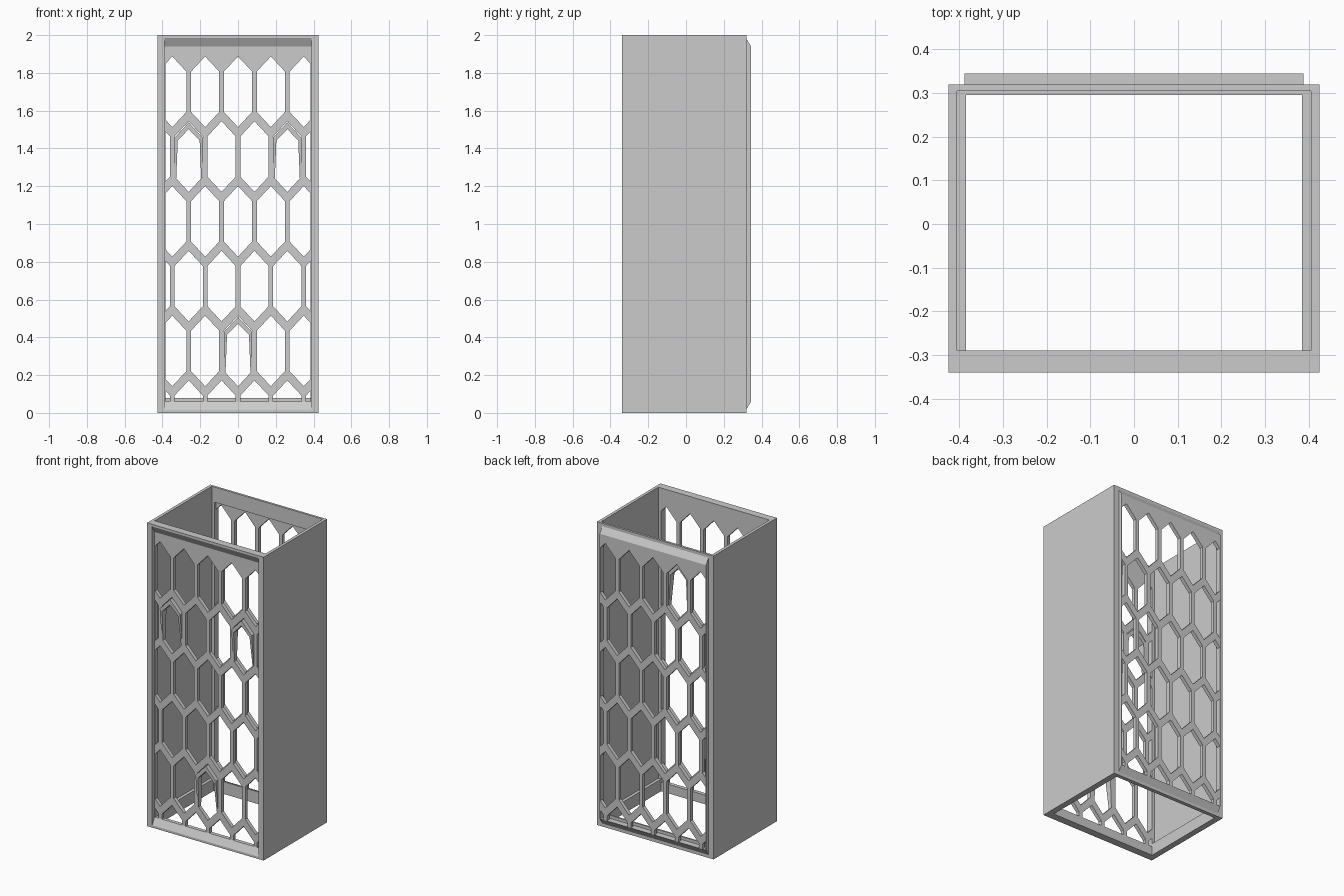
import bpy, bmesh
from mathutils import Vector

if "Cube" in bpy.data.objects:
    bpy.data.objects.remove(bpy.data.objects["Cube"])

grey = bpy.data.materials.new("light_grey")
grey.diffuse_color = (0.6, 0.6, 0.6, 1)
grey.use_nodes = True
grey.node_tree.nodes["Principled BSDF"].inputs["Base Color"].default_value = grey.diffuse_color


def finish(name, bm):
    bmesh.ops.recalc_face_normals(bm, faces=bm.faces[:])
    me = bpy.data.meshes.new(name)
    bm.to_mesh(me)
    bm.free()
    me.materials.append(grey)
    ob = bpy.data.objects.new(name, me)
    bpy.context.collection.objects.link(ob)
    return ob


def box(name, x, y, z):
    bm = bmesh.new()
    bmesh.ops.create_cube(bm, size=1)
    for v in bm.verts:
        v.co = [lo + (c + 0.5) * (hi - lo) for c, (lo, hi) in zip(v.co, (x, y, z))]
    return finish(name, bm)


def bar(name, profile, half):
    """Prism along x from a (y, z) profile."""
    bm = bmesh.new()
    face = bm.faces.new([bm.verts.new((-half, y, z)) for y, z in profile])
    ext = bmesh.ops.extrude_face_region(bm, geom=[face])["geom"]
    bmesh.ops.translate(bm, vec=(2 * half, 0, 0),
                        verts=[g for g in ext if isinstance(g, bmesh.types.BMVert)])
    return finish(name, bm)


# Honeycomb layout
PITCH_X, PITCH_Z, TOP_ROW = 0.174, 0.343, 1.70
HW, SHOULDER, TIP = 0.0745, 0.107, 0.187
LIMIT_X, LIMIT_Z = 0.384, 0.06


def honeycomb_cutter(y0, y1):
    bm = bmesh.new()
    for row in range(6):
        zc = TOP_ROW - row * PITCH_Z
        for i in range(-3, 4):
            xc = (i + 0.5 * (row % 2)) * PITCH_X
            if abs(xc) - HW > LIMIT_X - 0.003:
                continue
            pts = [(0, TIP), (HW, SHOULDER), (HW, -SHOULDER),
                   (0, -TIP), (-HW, -SHOULDER), (-HW, SHOULDER)]
            bm.faces.new([bm.verts.new((xc + x, y0, zc + z)) for x, z in pts])
    # trim the pattern at the border of the panel
    for co, no in (((LIMIT_X, 0, 0), (1, 0, 0)), ((-LIMIT_X, 0, 0), (-1, 0, 0)),
                   ((0, 0, LIMIT_Z), (0, 0, -1))):
        bmesh.ops.bisect_plane(bm, geom=bm.verts[:] + bm.edges[:] + bm.faces[:],
                               plane_co=Vector(co), plane_no=Vector(no), clear_outer=True)
    ext = bmesh.ops.extrude_face_region(bm, geom=bm.faces[:])["geom"]
    bmesh.ops.translate(bm, vec=(0, y1 - y0, 0),
                        verts=[g for g in ext if isinstance(g, bmesh.types.BMVert)])
    return finish("honeycomb_cutter", bm)


def perforate(ob, y0, y1):
    cutter = honeycomb_cutter(y0, y1)
    mod = ob.modifiers.new("holes", 'BOOLEAN')
    mod.operation, mod.solver, mod.object = 'DIFFERENCE', 'EXACT', cutter
    bpy.context.view_layer.objects.active = ob
    bpy.ops.object.modifier_apply(modifier=mod.name)
    bpy.data.objects.remove(cutter)


# Side walls, jambs and bottom ledges
for s, side in ((-1, "left"), (1, "right")):
    def span(a, b):
        return tuple(sorted((s * a, s * b)))
    box(side + "_wall", span(0.405, 0.425), (-0.34, 0.32), (0, 2))
    box(side + "_front_jamb", span(0.388, 0.405), (-0.34, -0.29), (0, 2))
    box(side + "_back_jamb", span(0.386, 0.405), (0.305, 0.32), (0, 2))
    box(side + "_ledge", span(0.385, 0.405), (-0.29, 0.305), (0, 0.08))

# Front rails with sloped recess edges
bar("front_top_rail", [(-0.34, 1.985), (-0.34, 2), (-0.29, 2), (-0.29, 1.94), (-0.315, 1.94)], 0.388)
bar("front_bottom_rail", [(-0.34, 0.015), (-0.34, 0), (-0.29, 0), (-0.29, 0.06), (-0.315, 0.06)], 0.388)

# Back rails and ledge
box("back_top_rail", (-0.386, 0.386), (0.305, 0.32), (1.9, 2))
box("back_bottom_rail", (-0.386, 0.386), (0.305, 0.32), (0, 0.06))
box("back_ledge", (-0.385, 0.385), (0.295, 0.305), (0, 0.08))

# Perforated front panel and raised back panel
front = box("front_panel", (-0.388, 0.388), (-0.315, -0.29), (0.06, 1.94))
perforate(front, -0.35, -0.25)
back = bar("back_panel", [(0.32, 0.02), (0.345, 0.06), (0.345, 1.94), (0.32, 1.98)], 0.388)
perforate(back, 0.30, 0.37)


def hook(name, xc, zc):
    """Arch inside a hole, standing proud at the top and tapering downwards."""
    outer = [(-HW, -SHOULDER), (-HW, 0.1), (0, 0.18), (HW, 0.1), (HW, -SHOULDER)]
    inner = [(-0.066, -0.115), (-0.058, 0.085), (0, 0.145), (0.058, 0.085), (0.066, -0.115)]
    bm = bmesh.new()
    rings = []
    for x, z in outer + inner:
        lift = 0.022 * min(1, max(0, (z + 0.11) / 0.21))
        rings.append([bm.verts.new((xc + x, y, zc + z)) for y in (-0.315 - lift, -0.29)])
    o, n = rings[:5], rings[5:]
    for i in range(4):
        for quad in ((o[i][0], o[i + 1][0], n[i + 1][0], n[i][0]),
                     (o[i][1], o[i + 1][1], n[i + 1][1], n[i][1]),
                     (o[i][0], o[i + 1][0], o[i + 1][1], o[i][1]),
                     (n[i][0], n[i + 1][0], n[i + 1][1], n[i][1])):
            bm.faces.new(quad)
    for i in (0, 4):
        bm.faces.new((o[i][0], o[i][1], n[i][1], n[i][0]))
    return finish(name, bm)


# Three hooks on the front panel
hook("upper_left_hook", -1.5 * PITCH_X, TOP_ROW - PITCH_Z)
hook("upper_right_hook", 1.5 * PITCH_X, TOP_ROW - PITCH_Z)
hook("lower_hook", 0, TOP_ROW - 4 * PITCH_Z)
